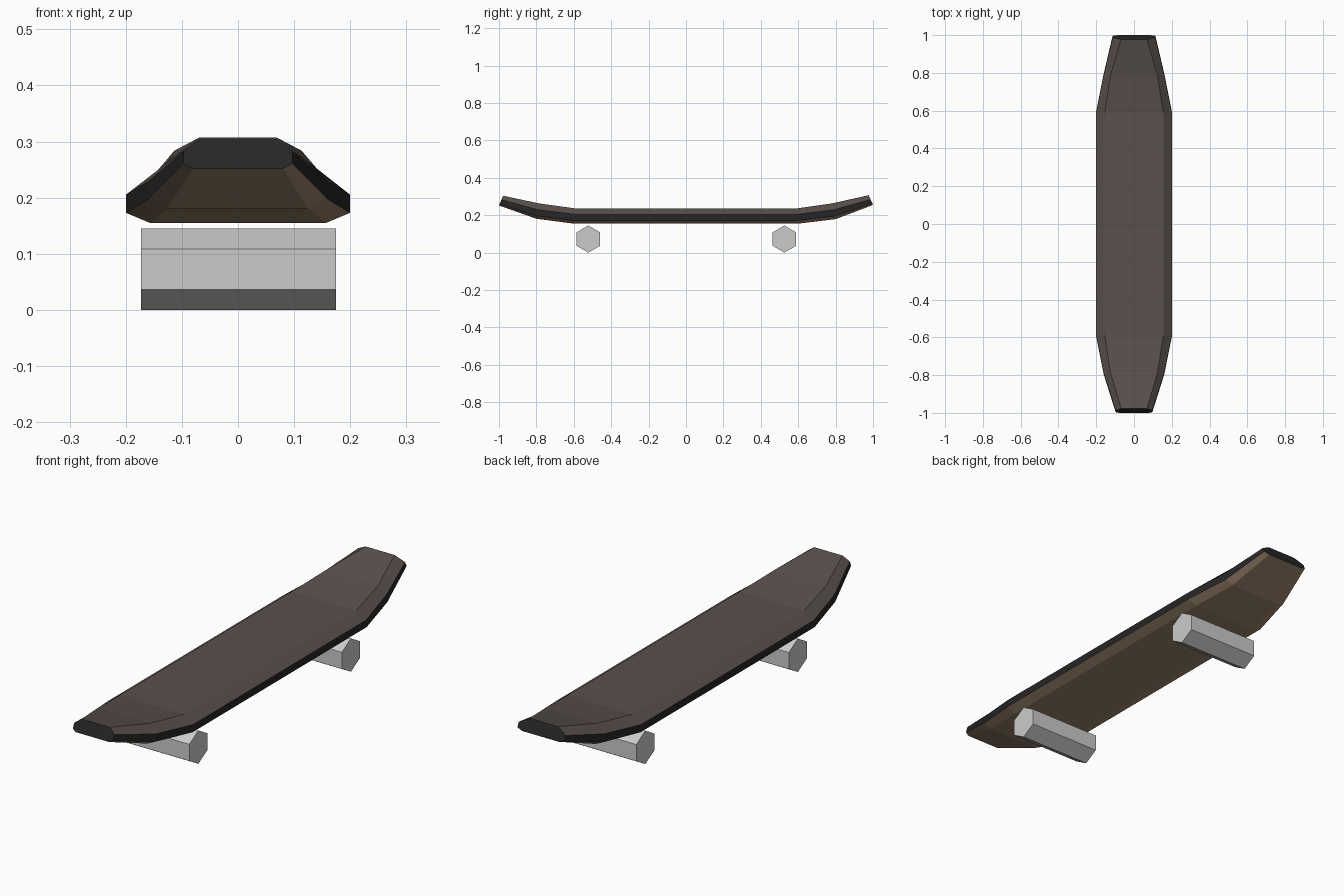
import bpy, bmesh, math

if "Cube" in bpy.data.objects:
    bpy.data.objects.remove(bpy.data.objects["Cube"])


def mat(name, rgb):
    m = bpy.data.materials.new(name)
    m.diffuse_color = (*rgb, 1)
    m.use_nodes = True
    m.node_tree.nodes["Principled BSDF"].inputs["Base Color"].default_value = m.diffuse_color
    return m


grip = mat("grip grey brown", (0.10, 0.08, 0.072))
edge = mat("edge black", (0.019, 0.019, 0.019))
wood = mat("underside brown", (0.33, 0.23, 0.144))
metal = mat("wheel grey", (0.60, 0.60, 0.60))


def finish(bm, name, mats):
    bmesh.ops.recalc_face_normals(bm, faces=bm.faces)
    me = bpy.data.meshes.new(name)
    bm.to_mesh(me)
    bm.free()
    for m in mats:
        me.materials.append(m)
    ob = bpy.data.objects.new(name, me)
    bpy.context.collection.objects.link(ob)


# Deck: eight-sided section swept along y, both ends kicked up
# station: y bottom, y top, bottom half width, side half width, top half width, four heights
stations = [
    (-1.00, -0.978, 0.080, 0.097, 0.068, (0.252, 0.261, 0.283, 0.304)),
    (-0.80, -0.785, 0.125, 0.160, 0.125, (0.181, 0.197, 0.229, 0.263)),
    (-0.60, -0.59, 0.157, 0.200, 0.155, (0.155, 0.173, 0.205, 0.236)),
    (0.60, 0.59, 0.157, 0.200, 0.155, (0.155, 0.173, 0.205, 0.236)),
    (0.80, 0.785, 0.125, 0.160, 0.125, (0.179, 0.195, 0.229, 0.264)),
    (1.00, 0.977, 0.088, 0.113, 0.069, (0.255, 0.263, 0.284, 0.307)),
]
bm = bmesh.new()
rings = []
for yb, yt, wb, ws, wt, z in stations:
    half = []
    for w, h in zip((wb, ws, ws, wt), z):
        t = (h - z[0]) / (z[3] - z[0])
        half.append((w, yb + (yt - yb) * t, h))
    pts = half + [(-x, y, h) for x, y, h in reversed(half)]
    rings.append([bm.verts.new(p) for p in pts])
# faces round the section: chamfer, side, chamfer, top, chamfer, side, chamfer, bottom
colours = (2, 1, 0, 0, 0, 1, 2, 2)
for a, b in zip(rings, rings[1:]):
    for i in range(8):
        j = (i + 1) % 8
        bm.faces.new((a[i], a[j], b[j], b[i])).material_index = colours[i]
for r in (rings[0], rings[-1]):
    bm.faces.new(r).material_index = 1
finish(bm, "deck", (grip, edge, wood))

# Wheels: a six-sided roller across each end, corner pointing up
for name, y in (("front_wheels", -0.522), ("rear_wheels", 0.526)):
    bm = bmesh.new()
    sides = []
    for x in (-0.173, 0.175):
        sides.append([bm.verts.new((x, y + 0.0725 * math.sin(k * math.pi / 3),
                                    0.0725 + 0.0725 * math.cos(k * math.pi / 3)))
                      for k in range(6)])
        bm.faces.new(sides[-1])
    for k in range(6):
        n = (k + 1) % 6
        bm.faces.new((sides[0][k], sides[0][n], sides[1][n], sides[1][k]))
    finish(bm, name, (metal,))
